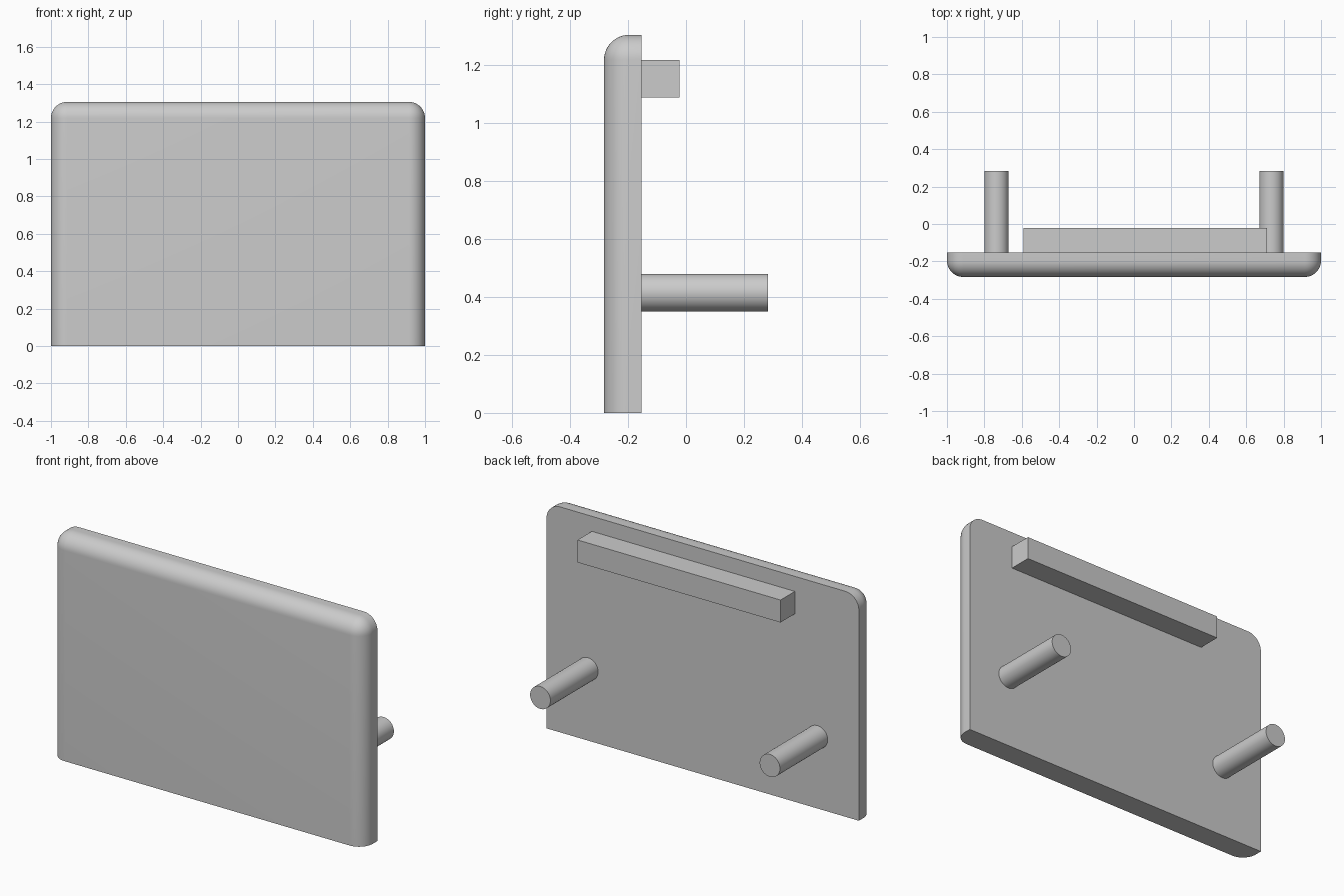
import bpy, bmesh, math
from mathutils import Matrix, Vector

cube = bpy.data.objects.get("Cube")
if cube:
    bpy.data.objects.remove(cube, do_unlink=True)

grey = bpy.data.materials.new("plain_grey")
grey.use_nodes = True
COLOUR = (0.6, 0.6, 0.6, 1)
grey.diffuse_color = COLOUR
grey.node_tree.nodes["Principled BSDF"].inputs["Base Color"].default_value = COLOUR

FRONT, BACK, HEIGHT, FILLET = -0.283, -0.153, 1.305, 0.087


def finish(name, bm, smooth=False):
    bmesh.ops.recalc_face_normals(bm, faces=bm.faces)
    mesh = bpy.data.meshes.new(name)
    bm.to_mesh(mesh)
    bm.free()
    mesh.materials.append(grey)
    obj = bpy.data.objects.new(name, mesh)
    bpy.context.collection.objects.link(obj)
    if smooth:
        bpy.ops.object.select_all(action='DESELECT')
        obj.select_set(True)
        bpy.context.view_layer.objects.active = obj
        bpy.ops.object.shade_smooth_by_angle(angle=math.radians(30))
    return obj


def box(low, high):
    low, high = Vector(low), Vector(high)
    bm = bmesh.new()
    bmesh.ops.create_cube(bm, size=1, matrix=Matrix.Translation((low + high) / 2)
                          @ Matrix.Diagonal((*(high - low), 1)))
    return bm


# Front panel: rounded front rim and top corners, square back and bottom edges
bm = box((-1, FRONT, 0), (1, BACK, HEIGHT))
rounded = []
for e in bm.edges:
    a, b = (v.co for v in e.verts)
    mid = (a + b) / 2
    front_rim = abs(mid.y - FRONT) < 0.01 and mid.z > 0.01
    top_corner = abs(a.y - b.y) > 0.01 and mid.z > 0.01
    if front_rim or top_corner:
        rounded.append(e)
bmesh.ops.bevel(bm, geom=rounded, offset=FILLET, offset_type='OFFSET',
                segments=12, profile=0.5, affect='EDGES')
finish("front_panel", bm, smooth=True)

# Rail across the upper back, set slightly off centre
finish("back_rail", box((-0.59, BACK, 1.088), (0.71, -0.022, 1.218)))

# Two round pegs projecting backwards
for name, x in (("left_peg", 0.735), ("right_peg", -0.735)):
    bm = bmesh.new()
    place = (Matrix.Translation((x, (BACK - FRONT) / 2, 0.415))
             @ Matrix.Rotation(math.pi / 2, 4, 'X'))
    bmesh.ops.create_cone(bm, cap_ends=True, segments=48, radius1=0.065,
                          radius2=0.065, depth=-FRONT - BACK, matrix=place)
    finish(name, bm, smooth=True)
